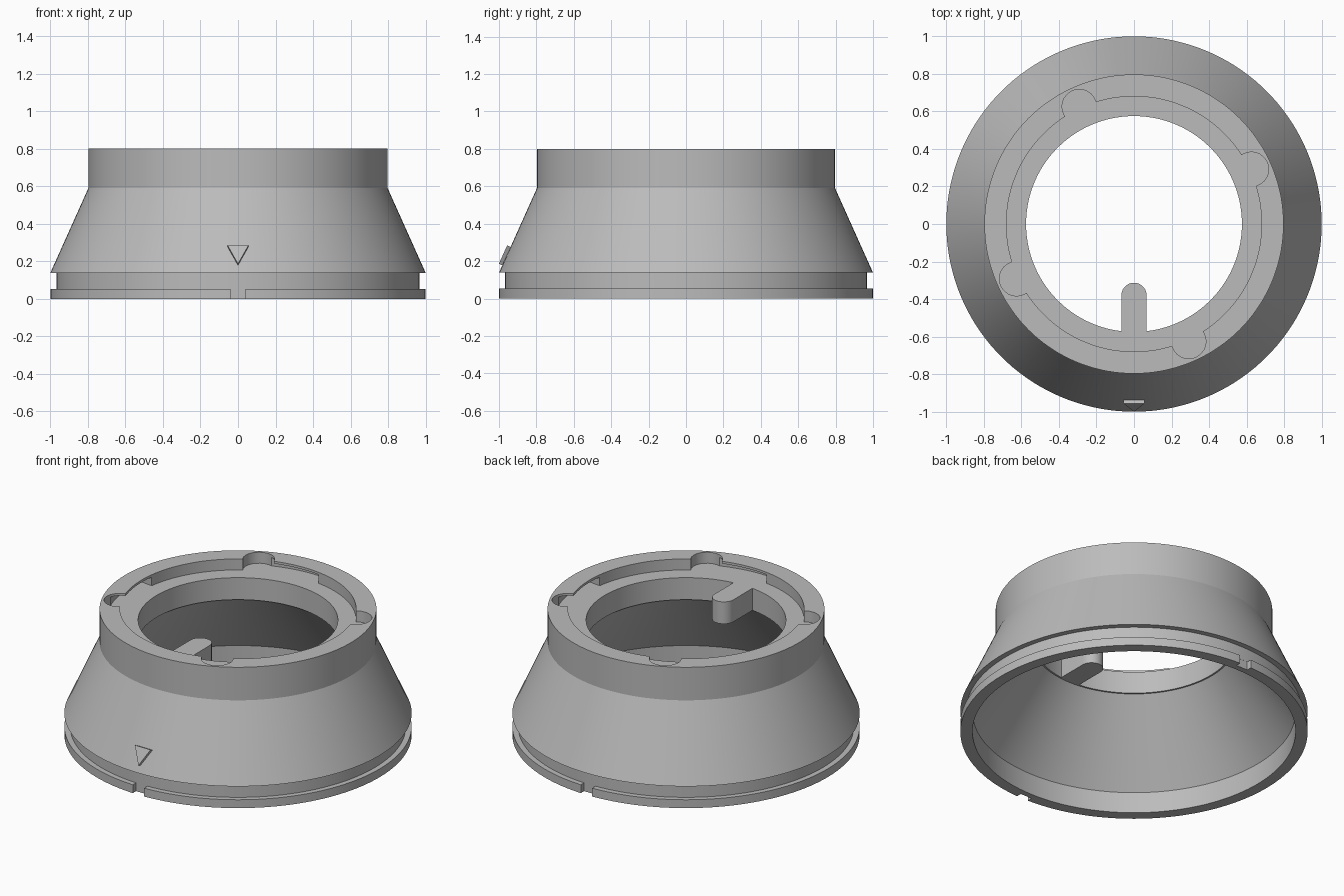
import bpy, bmesh, math
from math import sin, cos, pi, radians

cube = bpy.data.objects.get("Cube")
if cube:
    bpy.data.objects.remove(cube, do_unlink=True)

grey = bpy.data.materials.new("plain grey")
grey.use_nodes = True
COLOUR = (0.5, 0.5, 0.5, 1)
grey.diffuse_color = COLOUR
grey.node_tree.nodes["Principled BSDF"].inputs["Base Color"].default_value = COLOUR

SEGMENTS = 144
FLOOR, RIM, THROAT = 0.73, 0.80, 0.59


def finish(bm, name):
    """Turn a bmesh into a linked grey object."""
    bmesh.ops.recalc_face_normals(bm, faces=bm.faces)
    mesh = bpy.data.meshes.new(name)
    bm.to_mesh(mesh)
    bm.free()
    mesh.materials.append(grey)
    obj = bpy.data.objects.new(name, mesh)
    bpy.context.collection.objects.link(obj)
    return obj


def lathe(name, profile):
    """Spin a closed (radius, z) profile around z."""
    bm = bmesh.new()
    rings = []
    for i in range(SEGMENTS):
        a = 2 * pi * i / SEGMENTS
        rings.append([bm.verts.new((r * cos(a), r * sin(a), z)) for r, z in profile])
    n = len(profile)
    for i, ring in enumerate(rings):
        after = rings[(i + 1) % SEGMENTS]
        for j in range(n):
            k = (j + 1) % n
            bm.faces.new((ring[j], after[j], after[k], ring[k]))
    return finish(bm, name)


def prism(name, outline, low, high):
    """Extrude an (x, y) outline between two heights."""
    bm = bmesh.new()
    base = [bm.verts.new((x, y, low)) for x, y in outline]
    top = [bm.verts.new((x, y, high)) for x, y in outline]
    bm.faces.new(base)
    bm.faces.new(top)
    for i in range(len(base)):
        j = (i + 1) % len(base)
        bm.faces.new((base[i], base[j], top[j], top[i]))
    return finish(bm, name)


def arc(cx, cy, r, start, end, steps):
    angles = [radians(start + (end - start) * i / steps) for i in range(steps + 1)]
    return [(cx + r * cos(a), cy + r * sin(a)) for a in angles]


def smooth(obj):
    bpy.ops.object.select_all(action='DESELECT')
    obj.select_set(True)
    bpy.context.view_layer.objects.active = obj
    bpy.ops.object.shade_smooth_by_angle(angle=radians(20))


# Hollow flared body: foot flange, groove, cone, neck, recess, throat
body = lathe("flared_body", [
    (1.0, 0), (1.0, 0.053), (0.967, 0.053), (0.967, 0.138), (1.0, 0.138),
    (0.797, 0.59), (0.797, RIM), (0.68, RIM), (0.68, FLOOR),
    (0.575, FLOOR), (0.575, THROAT), (0.585, THROAT), (0.93, 0.133), (0.93, 0)])

cutters = []
# Front and back gaps in the foot flange
for side in (-1, 1):
    gap = [(-0.04, side * 0.966), (0.04, side * 0.966),
           (0.04, side * 1.1), (-0.04, side * 1.1)]
    cutters.append(prism("flange_gap_cutter", gap, -0.1, 0.053))

# Four round pockets, each leading into a locking slot under the lip
for angle in (25, 115, 205, 295):
    cx, cy = 0.69 * cos(radians(angle)), 0.69 * sin(radians(angle))
    cutters.append(prism("pocket_cutter", arc(cx, cy, 0.092, 0, 345, 23), FLOOR, 0.9))
    slot = arc(0, 0, 0.76, angle - 33, angle, 14) + arc(0, 0, 0.66, angle, angle - 33, 14)
    cutters.append(prism("slot_cutter", slot, FLOOR, 0.785))

bpy.context.view_layer.objects.active = body
for cutter in cutters:
    cutter.hide_render = True
    cut = body.modifiers.new("cut", 'BOOLEAN')
    cut.operation = 'DIFFERENCE'
    cut.solver = 'EXACT'
    cut.object = cutter
    bpy.ops.object.modifier_apply(modifier=cut.name)
for cutter in cutters:
    bpy.data.objects.remove(cutter, do_unlink=True)
smooth(body)

# Round-ended key reaching into the throat
key = prism("throat_key", [(-0.067, -0.578), (0.067, -0.578)]
            + arc(0, -0.38, 0.067, 0, 180, 20), THROAT, FLOOR)
smooth(key)

# Raised triangular pointer lying on the front of the cone
bm = bmesh.new()
run, rise = 0.203, 0.452
length = math.hypot(run, rise)
normal_y, normal_z = -rise / length, run / length


def on_cone(x, z, lift):
    y = -(1 - run * (z - 0.138) / rise)
    return (x, y + normal_y * lift, z + normal_z * lift)


corners = [(-0.055, 0.276), (0.055, 0.276), (0, 0.178)]
under = [bm.verts.new(on_cone(x, z, -0.01)) for x, z in corners]
face = [bm.verts.new(on_cone(x, z, 0.02)) for x, z in corners]
bm.faces.new(under)
bm.faces.new(face)
for i in range(3):
    j = (i + 1) % 3
    bm.faces.new((under[i], under[j], face[j], face[i]))
finish(bm, "pointer_triangle")
